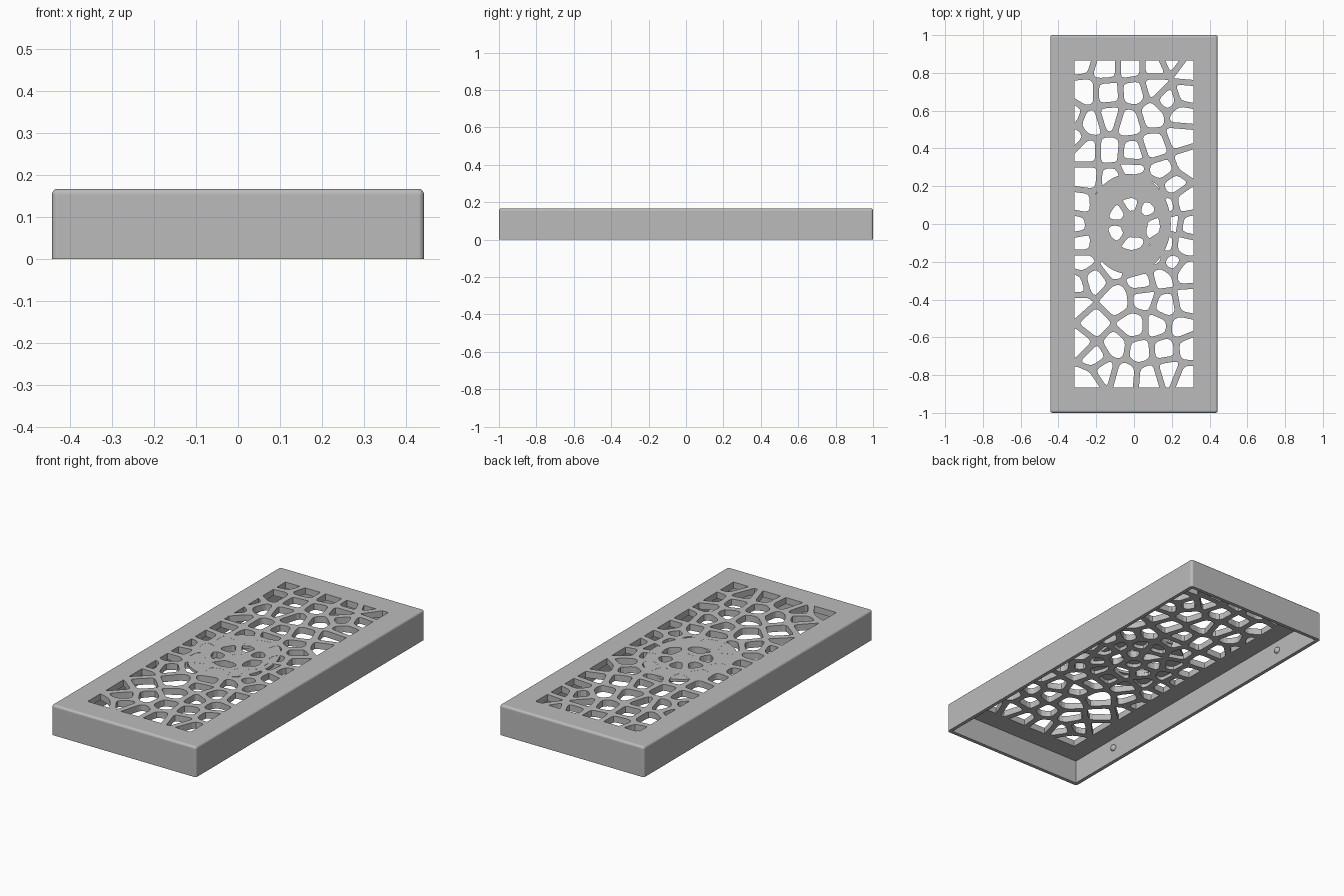
import bpy, bmesh, math, random
from mathutils import Vector

old = bpy.data.objects.get("Cube")
if old:
    bpy.data.objects.remove(old, do_unlink=True)

HX, HY, HZ = 0.443, 1.0, 0.167      # outer half width, half length, height
WALL, UNDER = 0.02, 0.132           # wall thickness, underside of the top
OPEN_X, OPEN_Y = 0.315, 0.865       # half size of the pierced field
STRUT = 0.032

grey = bpy.data.materials.new("grey_plastic")
grey.use_nodes = True
colour = (0.5, 0.5, 0.5, 1)
grey.diffuse_color = colour
grey.node_tree.nodes["Principled BSDF"].inputs["Base Color"].default_value = colour


def add_object(name, bm):
    bmesh.ops.recalc_face_normals(bm, faces=bm.faces)
    mesh = bpy.data.meshes.new(name)
    bm.to_mesh(mesh)
    bm.free()
    mesh.materials.append(grey)
    obj = bpy.data.objects.new(name, mesh)
    bpy.context.collection.objects.link(obj)
    return obj


def prisms(name, outlines, z0, z1):
    bm = bmesh.new()
    for pts in outlines:
        low = [bm.verts.new((p.x, p.y, z0)) for p in pts]
        top = [bm.verts.new((p.x, p.y, z1)) for p in pts]
        bm.faces.new(low[::-1])
        bm.faces.new(top)
        for i in range(len(pts)):
            j = (i + 1) % len(pts)
            bm.faces.new((low[i], low[j], top[j], top[i]))
    return add_object(name, bm)


def cut(target, cutter):
    mod = target.modifiers.new("cut", "BOOLEAN")
    mod.object, mod.operation, mod.solver = cutter, "DIFFERENCE", "EXACT"
    bpy.context.view_layer.objects.active = target
    bpy.ops.object.modifier_apply(modifier=mod.name)
    bpy.data.objects.remove(cutter, do_unlink=True)


def rectangle(x, y):
    return [Vector(p) for p in ((-x, -y), (x, -y), (x, y), (-x, y))]


def ellipse(cx, rx, ry, n=48):
    return [Vector((cx + rx * math.cos(t), ry * math.sin(t)))
            for t in (math.tau * i / n for i in range(n))]


def clip(poly, normal, limit):
    """Keep the part of a polygon where normal . p <= limit."""
    out = []
    for i, a in enumerate(poly):
        b = poly[(i + 1) % len(poly)]
        da, db = normal.dot(a) - limit, normal.dot(b) - limit
        if da <= 0:
            out.append(a)
        if da * db < 0:
            out.append(a.lerp(b, da / (da - db)))
    return out


def round_corners(poly, size=0.022):
    out = []
    for i, p in enumerate(poly):
        ends = []
        for q in (poly[i - 1], poly[(i + 1) % len(poly)]):
            d = (q - p).length
            ends.append(p.lerp(q, min(size, 0.4 * d) / max(d, 1e-6)))
        a, b = ends
        out += [a, (a + b) / 4 + p / 2, b]
    return out


def cell_outline(seed, seeds):
    poly = rectangle(OPEN_X + 0.1, OPEN_Y + 0.1)
    for other in seeds:
        if other is not seed and poly:
            n = (other - seed).normalized()
            poly = clip(poly, n, n.dot((seed + other) / 2) - STRUT / 2)
    if len(poly) < 3:
        return []
    poly = round_corners(poly)
    for n, limit in (((1, 0), OPEN_X), ((-1, 0), OPEN_X), ((0, 1), OPEN_Y), ((0, -1), OPEN_Y)):
        poly = clip(poly, Vector(n), limit)
    return poly


# Cell centres in hundredths, back half and front half of the field
back = [(-28, 87), (-15, 83), (-2, 83), (11, 83), (20, 87), (28, 81),
        (-26, 69), (-14, 69), (0, 70), (11, 73), (18, 66), (27, 69),
        (-33, 58), (-23, 54), (-13, 57), (-3, 54), (10, 58), (25, 58),
        (-33, 46), (-25, 38), (-13, 38), (-1, 37), (11, 41), (24, 46),
        (-25, 25), (-12, 24), (15, 28), (28, 33)]
front = [(-27, -20), (-31, -32), (-21, -29), (-12, -22), (-9, -40), (4, -31),
         (5, -39), (15, -28), (27, -25), (28, -41), (17, -43), (0, -54),
         (12, -54), (25, -55), (-22, -53), (-31, -43), (-10, -65), (3, -67),
         (16, -66), (-29, -62), (-20, -71), (29, -65), (-25, -83), (-16, -77),
         (-5, -80), (8, -81), (18, -78), (28, -82)]
seeds = [Vector(p) / 100 for p in back + front]

# Finer cells around the middle
random.seed(4)
for radius, count in ((0.0, 1), (0.105, 7), (0.2, 12), (0.29, 16)):
    for i in range(count):
        a = math.tau * (i + random.uniform(-0.15, 0.15)) / count
        p = Vector((math.cos(a), math.sin(a))) * radius
        if abs(p.x) < 0.32 and all((p - s).length > 0.075 for s in seeds):
            seeds.append(p)

# Lid: rounded box, hollow underneath
bm = bmesh.new()
bmesh.ops.create_cube(bm, size=1)
for v in bm.verts:
    v.co = (v.co.x * 2 * HX, v.co.y * 2 * HY, (v.co.z + 0.5) * HZ)
edges = [e for e in bm.edges if max(v.co.z for v in e.verts) > 0]
bmesh.ops.bevel(bm, geom=edges, offset=0.013, segments=5, profile=0.5, affect="EDGES")
lid = add_object("lid", bm)
cut(lid, prisms("cavity", [rectangle(HX - WALL, HY - WALL)], -0.1, UNDER))

# Pierced cell pattern through the top
outlines = [c for c in (cell_outline(s, seeds) for s in seeds) if len(c) > 2]
cut(lid, prisms("cells", outlines, UNDER - 0.03, HZ + 0.03))

# Thin cover over the middle cells: a broad ring and a hub
ring = prisms("centre_ring", [ellipse(-0.025, 0.22, 0.265)], HZ - 0.015, HZ - 0.0005)
cut(ring, prisms("ring_hole", [ellipse(0, 0.138, 0.138)], 0, 0.3))
prisms("centre_hub", [ellipse(0, 0.072, 0.072)], HZ - 0.015, HZ - 0.0005)

# Snap bumps on the inside of the long walls
for side, sx in (("left", 1), ("right", -1)):
    for end, sy in (("front", -1), ("back", 1)):
        bm = bmesh.new()
        bmesh.ops.create_uvsphere(bm, u_segments=20, v_segments=12, radius=0.018)
        bump = add_object(f"snap_bump_{side}_{end}", bm)
        bump.location = (sx * (HX - WALL), sy * 0.67, 0.075)
        for f in bump.data.polygons:
            f.use_smooth = True
